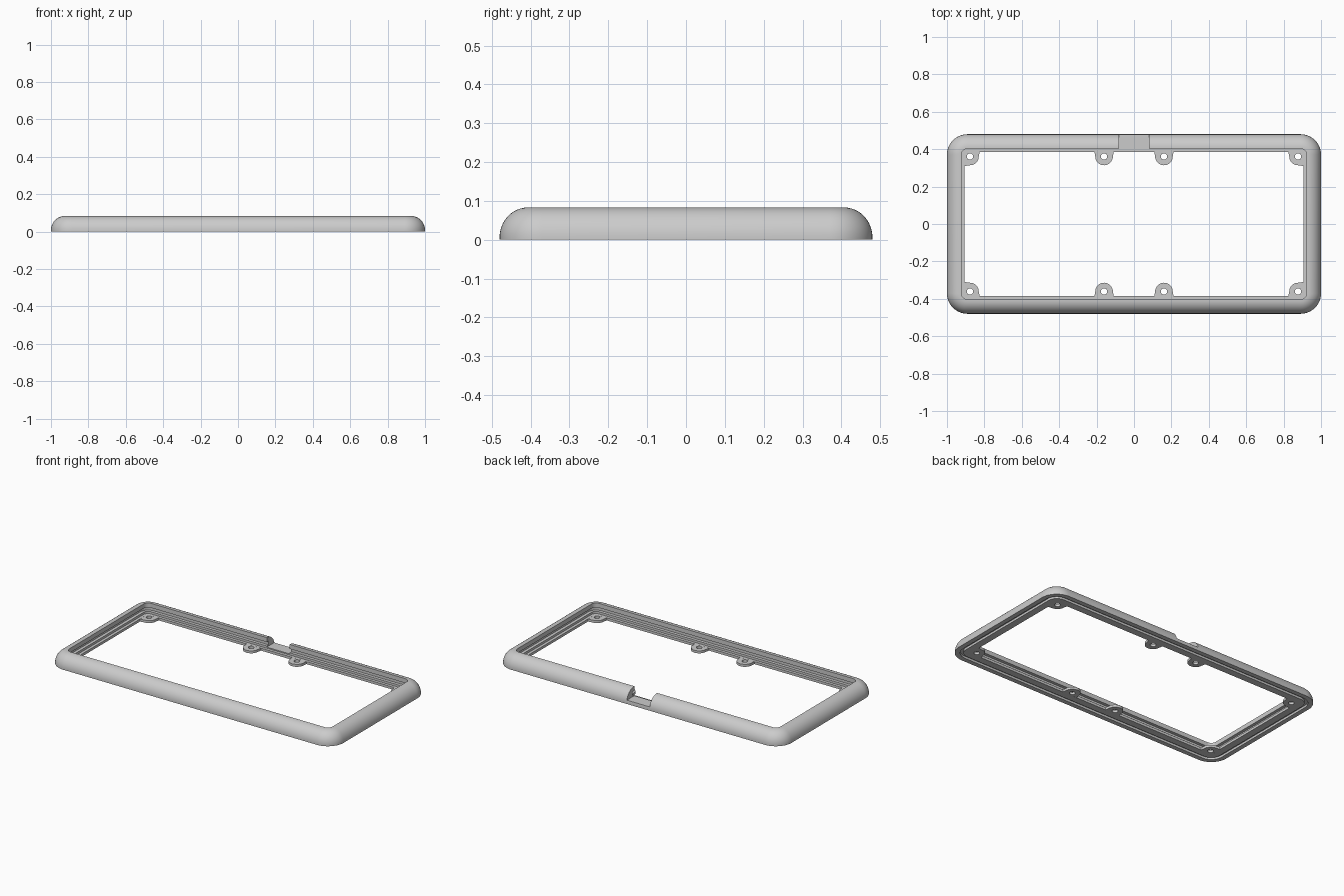
import bpy, bmesh, math

if "Cube" in bpy.data.objects:
    bpy.data.objects.remove(bpy.data.objects["Cube"])

grey = bpy.data.materials.new("plain grey")
grey.diffuse_color = (0.6, 0.6, 0.6, 1)
grey.use_nodes = True
grey.node_tree.nodes["Principled BSDF"].inputs["Base Color"].default_value = grey.diffuse_color

HX, HY, R, H = 1.0, 0.48, 0.11, 0.083
SEG = 12


def loop_points(d, z):
    """Rounded rectangle, moved inward by d, at height z."""
    r = max(R - d, 0.012)
    cx, cy = HX - d - r, HY - d - r
    pts = []
    for i, (sx, sy) in enumerate([(1, 1), (-1, 1), (-1, -1), (1, -1)]):
        for k in range(SEG + 1):
            a = math.pi / 2 * (i + k / SEG)
            pts.append((sx * cx + r * math.cos(a), sy * cy + r * math.sin(a), z))
    return pts


# Cross-section of the rim as (inward offset, height)
profile = [(0.0, 0.0)]
for k in range(13):
    a = math.pi / 2 * k / 12
    profile.append((0.073 * (1 - math.cos(a)), 0.006 + (H - 0.006) * math.sin(a)))
profile += [(0.077, H), (0.077, 0.055), (0.058, 0.055), (0.058, 0.03),
            (0.077, 0.03), (0.077, 0.016), (0.095, 0.016), (0.095, 0.0),
            (0.05, 0.0), (0.05, 0.014), (0.03, 0.014), (0.03, 0.0)]

# Frame rim: the section swept around the rounded rectangle
bm = bmesh.new()
rings = [[bm.verts.new(p) for p in loop_points(d, z)] for d, z in profile]
for i, ring in enumerate(rings):
    nxt = rings[(i + 1) % len(rings)]
    for j in range(len(ring)):
        k = (j + 1) % len(ring)
        bm.faces.new((ring[j], ring[k], nxt[k], nxt[j]))
bmesh.ops.recalc_face_normals(bm, faces=bm.faces)
mesh = bpy.data.meshes.new("frame_rim")
bm.to_mesh(mesh)
bm.free()
mesh.materials.append(grey)
rim = bpy.data.objects.new("frame_rim", mesh)
bpy.context.collection.objects.link(rim)

# Cable notch in the back edge
bpy.ops.mesh.primitive_cube_add(size=1, location=(0, 0.45, 0.123))
cutter = bpy.context.object
cutter.name = "notch_cutter"
cutter.scale = (0.16, 0.2, 0.2)
cutter.data.materials.append(grey)
cutter.hide_render = True
mod = rim.modifiers.new("notch", 'BOOLEAN')
mod.operation, mod.solver, mod.object = 'DIFFERENCE', 'EXACT', cutter
bpy.ops.object.select_all(action='DESELECT')
bpy.context.view_layer.objects.active = rim
rim.select_set(True)
bpy.ops.object.modifier_apply(modifier="notch")
bpy.data.objects.remove(cutter)
bpy.ops.object.shade_smooth_by_angle(angle=math.radians(35))


def arc(cx, cy, r, a0, a1, n):
    return [(cx + r * math.cos(math.radians(a0 + (a1 - a0) * k / n)),
             cy + r * math.sin(math.radians(a0 + (a1 - a0) * k / n))) for k in range(n + 1)]


def tab(name, outline, hole, sx, sy):
    """Flat screw tab with a round hole, mirrored by sx and sy."""
    cu = bpy.data.curves.new(name, 'CURVE')
    cu.dimensions, cu.fill_mode, cu.extrude = '2D', 'BOTH', 0.0078
    for pts in (outline, hole):
        sp = cu.splines.new('POLY')
        sp.points.add(len(pts) - 1)
        for p, (x, y) in zip(sp.points, pts):
            p.co = (sx * x, sy * y, 0, 1)
        sp.use_cyclic_u = True
    ob = bpy.data.objects.new(name, cu)
    ob.location.z = 0.0079
    bpy.context.collection.objects.link(ob)
    bpy.ops.object.select_all(action='DESELECT')
    bpy.context.view_layer.objects.active = ob
    ob.select_set(True)
    bpy.ops.object.convert(target='MESH')
    ob = bpy.context.object
    ob.data.materials.clear()
    ob.data.materials.append(grey)
    bpy.ops.object.shade_smooth_by_angle(angle=math.radians(35))


# Screw tabs: two in the middle and one per corner, on both long sides
TY, TR = 0.361, 0.047
middle = [(0.107, 0.392), (0.109, 0.383)] + arc(0.16, TY, TR, 180, 360, 20) \
    + [(0.211, 0.383), (0.213, 0.392)]
corner = [(0.823, 0.392), (0.826, 0.383)] + arc(0.877, TY, TR, 180, 270, 10) \
    + [(0.899, 0.311), (0.912, 0.307), (0.912, 0.392)]
for sx in (-1, 1):
    for sy in (-1, 1):
        tab("middle_tab", middle, arc(0.16, TY, 0.017, 0, 345, 23), sx, sy)
        tab("corner_tab", corner, arc(0.877, TY, 0.017, 0, 345, 23), sx, sy)
